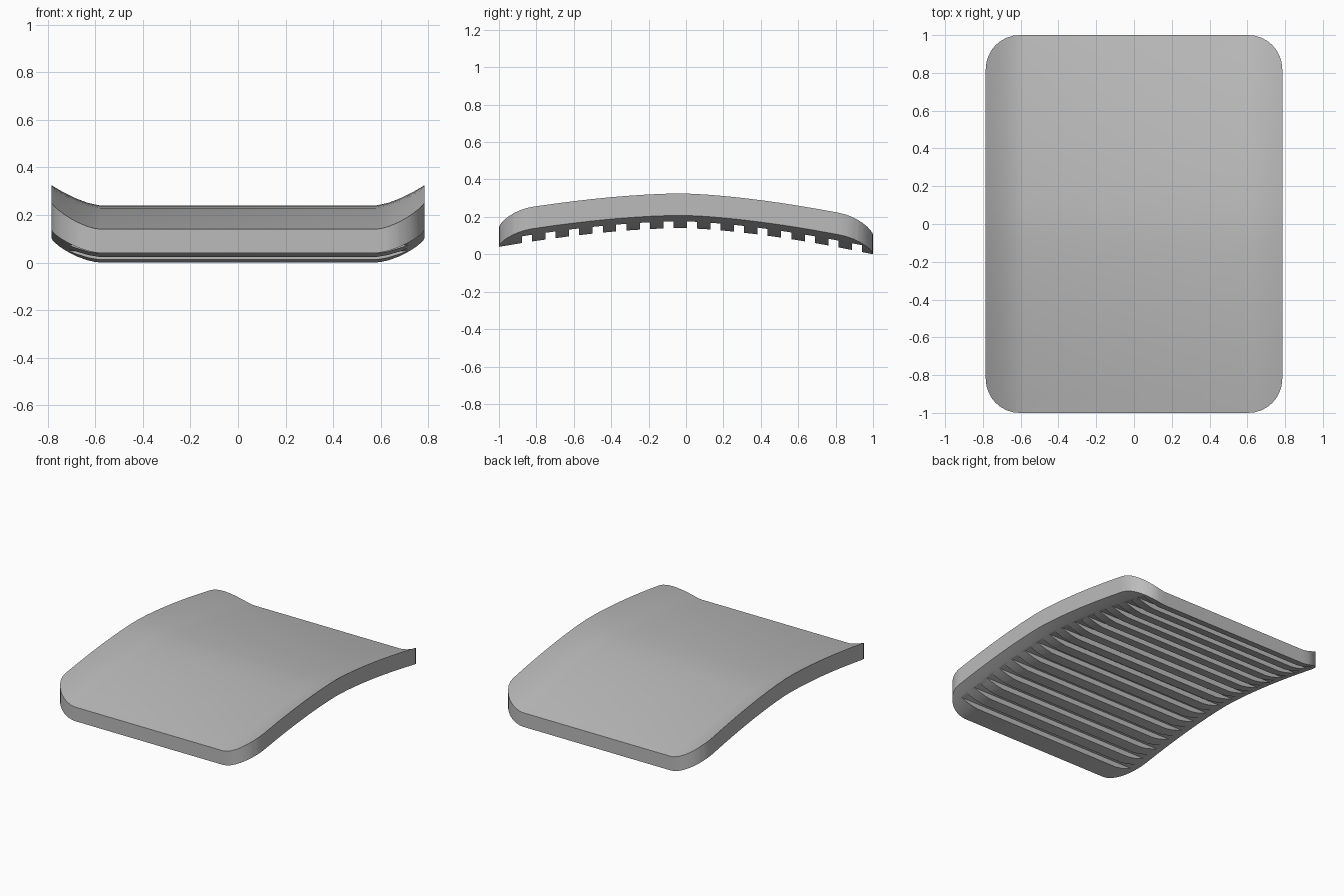
import bpy
import bmesh
import math

HALF_W, HALF_L, RADIUS, THICK = 0.785, 1.0, 0.18, 0.10

if "Cube" in bpy.data.objects:
    bpy.data.objects.remove(bpy.data.objects["Cube"])

grey = bpy.data.materials.new("mid grey")
grey.use_nodes = True
grey.diffuse_color = (0.5, 0.5, 0.5, 1)
grey.node_tree.nodes["Principled BSDF"].inputs["Base Color"].default_value = (0.5, 0.5, 0.5, 1)


def spine(y):
    """Height of the top along the centre line."""
    return 0.24 - 0.02 * y - 0.12 * abs(y) ** 1.6


def lift(x, amount):
    """Upward curl towards the two long sides."""
    t = max(0, abs(x) - 0.58) / (HALF_W - 0.58)
    return amount * t ** 1.5


def make_object(name, bm):
    bmesh.ops.recalc_face_normals(bm, faces=bm.faces)
    mesh = bpy.data.meshes.new(name)
    bm.to_mesh(mesh)
    bm.free()
    mesh.materials.append(grey)
    obj = bpy.data.objects.new(name, mesh)
    bpy.context.collection.objects.link(obj)
    return obj


# Rounded panel outline
bm = bmesh.new()
outline = []
for quarter, (sx, sy) in enumerate([(1, 1), (-1, 1), (-1, -1), (1, -1)]):
    for step in range(9):
        a = math.radians(90 * quarter + 90 * step / 8)
        outline.append(bm.verts.new((sx * (HALF_W - RADIUS) + RADIUS * math.cos(a),
                                     sy * (HALF_L - RADIUS) + RADIUS * math.sin(a), 0)))
bm.faces.new(outline)

# Slice it so that it can bend
cuts = [((s * x, 0, 0), (1, 0, 0)) for s in (-1, 1) for x in (0.58, 0.63, 0.68, 0.72, 0.755)]
cuts += [((0, 0.1 * i, 0), (0, 1, 0)) for i in range(-9, 10)]
for point, normal in cuts:
    bmesh.ops.bisect_plane(bm, geom=bm.verts[:] + bm.edges[:] + bm.faces[:],
                           plane_co=point, plane_no=normal, dist=1e-5)

# Thicken and bend into the curved seat
extruded = bmesh.ops.extrude_face_region(bm, geom=bm.faces[:], use_keep_orig=True)
top = {v for v in extruded["geom"] if isinstance(v, bmesh.types.BMVert)}
for v in bm.verts:
    x, y = v.co.x, v.co.y
    v.co.z = spine(y) + lift(x, 0.085) if v in top else spine(y) - THICK + lift(x, 0.068)
bmesh.ops.triangulate(bm, faces=[f for f in bm.faces if len(f.verts) > 3])
seat = make_object("seat_panel", bm)

# Row of grooves across the underside
bm = bmesh.new()
for i in range(15):
    y = -0.85 + 0.126 * i
    box = bmesh.ops.create_cube(bm, size=1)["verts"]
    for v in box:
        v.co.x *= 1.5
        v.co.y = y + v.co.y * 0.054
        v.co.z = spine(v.co.y) - THICK + 0.036 if v.co.z > 0 else -0.2
cutter = make_object("groove_cutter", bm)
cutter.hide_render = True

cut = seat.modifiers.new("grooves", "BOOLEAN")
cut.operation = "DIFFERENCE"
cut.solver = "EXACT"
cut.object = cutter
bpy.ops.object.select_all(action="DESELECT")
bpy.context.view_layer.objects.active = seat
seat.select_set(True)
bpy.ops.object.modifier_apply(modifier=cut.name)
bpy.data.objects.remove(cutter)
bpy.ops.object.shade_smooth_by_angle(angle=math.radians(30))
